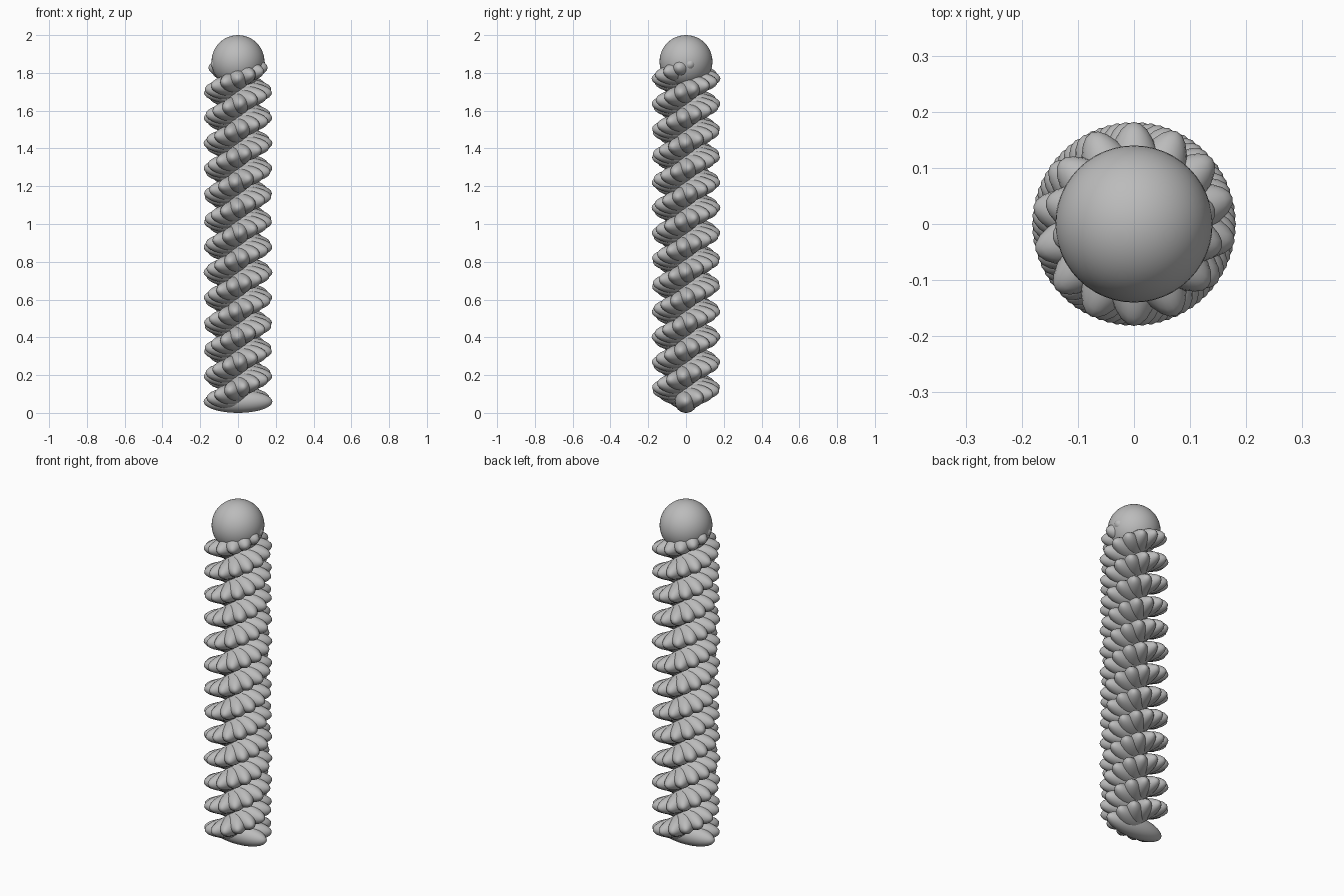
import bpy
import math

if "Cube" in bpy.data.objects:
    bpy.data.objects.remove(bpy.data.objects["Cube"], do_unlink=True)

grey = bpy.data.materials.new("plain_grey")
grey.use_nodes = True
colour = (0.5, 0.5, 0.5, 1)
grey.diffuse_color = colour
grey.node_tree.nodes["Principled BSDF"].inputs["Base Color"].default_value = colour

LAST = 94                    # index of the highest lobe
STEP = math.radians(25)      # twist between neighbouring lobes
RISE = 0.019                 # climb between neighbouring lobes
RADIUS = 0.06
LENGTH = 0.182


def smooth_ball(name, radius, location, segments, rings):
    bpy.ops.mesh.primitive_uv_sphere_add(
        segments=segments, ring_count=rings, radius=radius, location=location)
    ball = bpy.context.object
    ball.name = name
    ball.data.materials.append(grey)
    bpy.ops.object.shade_smooth()
    return ball


# Twisting column of long ellipsoid lobes, the top few shortening
first = smooth_ball("lobe_0", 1, (0, 0, RADIUS), 32, 16)
for i in range(LAST + 1):
    lobe = first
    if i:
        lobe = bpy.data.objects.new(f"lobe_{i}", first.data)
        bpy.context.collection.objects.link(lobe)
    taper = 0.0022 * max(0, i - 90) ** 2
    lobe.location = (0, 0, RADIUS + RISE * i)
    lobe.rotation_euler = (0, 0, STEP * i)
    lobe.scale = (LENGTH - taper, RADIUS, RADIUS)

# Round ball on top
smooth_ball("top_ball", 0.14, (0, 0, 1.86), 48, 24)
